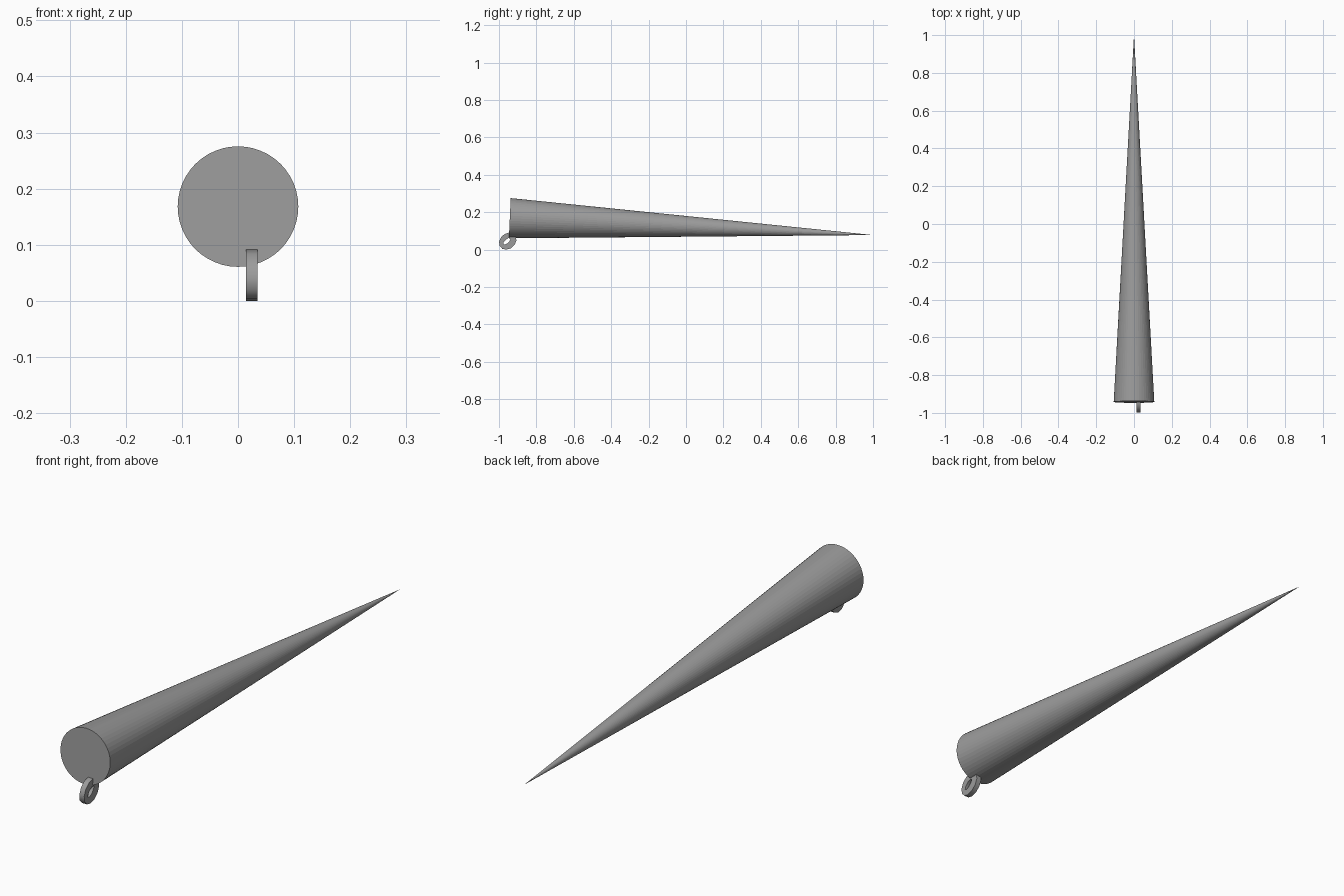
import bpy, bmesh, math
from mathutils import Vector, Matrix

if "Cube" in bpy.data.objects:
    bpy.data.objects.remove(bpy.data.objects["Cube"])

# Dark grey shared by both parts
dark = bpy.data.materials.new("dark_grey")
dark.diffuse_color = (0.33, 0.33, 0.33, 1)
dark.use_nodes = True
dark.node_tree.nodes["Principled BSDF"].inputs["Base Color"].default_value = dark.diffuse_color


def make_object(name, bm):
    bmesh.ops.recalc_face_normals(bm, faces=bm.faces)
    mesh = bpy.data.meshes.new(name)
    bm.to_mesh(mesh)
    bm.free()
    mesh.materials.append(dark)
    obj = bpy.data.objects.new(name, mesh)
    bpy.context.collection.objects.link(obj)
    return obj


# Long tapering spike, tilted slightly down towards the tip
base, tip = Vector((0, -0.942, 0.168)), Vector((0, 1.0, 0.078))
axis = tip - base
bm = bmesh.new()
bmesh.ops.create_cone(
    bm, cap_ends=True, segments=48, radius1=0.1075, radius2=0.0, depth=axis.length,
    matrix=Matrix.Translation((base + tip) / 2) @ axis.to_track_quat('Z', 'Y').to_matrix().to_4x4())
make_object("spike", bm)

# Thick oval link with a small slot, hanging under the wide end
SIDES = 12
center = Vector((0.0245, -0.953, 0.0455))
slot_center = center + Vector((0, -0.005, -0.001))
tilt = math.radians(42)
bm = bmesh.new()
rings = []
for mid, half_x, long_r, short_r in ((center, -0.0105, 0.051, 0.041), (center, 0.0105, 0.051, 0.041),
                                     (slot_center, 0.0105, 0.024, 0.010), (slot_center, -0.0105, 0.024, 0.010)):
    ring = []
    for i in range(SIDES):
        a = 2 * math.pi * (i + 0.5) / SIDES
        u, v = long_r * math.cos(a), short_r * math.sin(a)
        ring.append(bm.verts.new(mid + Vector((
            half_x,
            u * math.cos(tilt) - v * math.sin(tilt),
            u * math.sin(tilt) + v * math.cos(tilt)))))
    rings.append(ring)
for k in range(4):
    r, s = rings[k], rings[(k + 1) % 4]
    for i in range(SIDES):
        j = (i + 1) % SIDES
        bm.faces.new((r[i], r[j], s[j], s[i]))
link = make_object("hanging_link", bm)
bpy.context.view_layer.objects.active = link
link.select_set(True)
bpy.ops.object.shade_smooth_by_angle(angle=math.radians(50))
